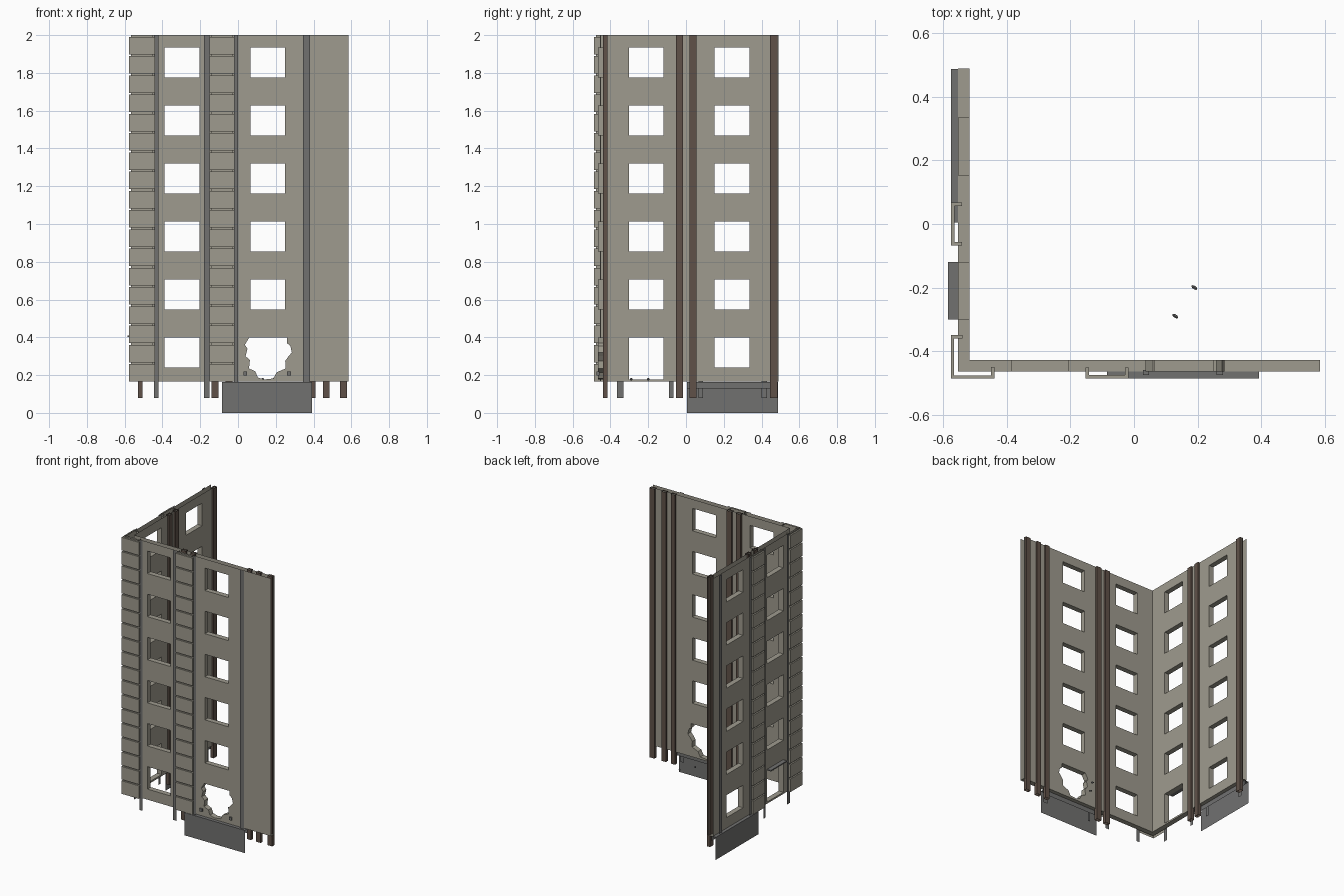
import bpy, bmesh, math
from mathutils import Vector

if "Cube" in bpy.data.objects:
    bpy.data.objects.remove(bpy.data.objects["Cube"])

def mat(name, r, g, b):
    m = bpy.data.materials.new(name)
    m.diffuse_color = (r, g, b, 1)
    m.use_nodes = True
    m.node_tree.nodes["Principled BSDF"].inputs["Base Color"].default_value = m.diffuse_color
    return m

STONE = mat("weathered_stone", 0.345, 0.328, 0.272)
GREY = mat("dark_grey_metal", 0.165, 0.165, 0.163)
BROWN = mat("rusty_brown", 0.115, 0.083, 0.066)

BOTTOM, TOP, THICK = 0.165, 2.0, 0.037

# Wall frames: u runs along the wall, d is depth (positive = towards the inside)
def front(u, d, z): return Vector((u, -0.465 + d, z))
def left(u, d, z): return Vector((-0.555 + d, u, z))

def finish(bm, name, m):
    me = bpy.data.meshes.new(name)
    bm.to_mesh(me)
    bm.free()
    me.materials.append(m)
    ob = bpy.data.objects.new(name, me)
    bpy.context.collection.objects.link(ob)
    return ob

# Open-ended tube between two heights, or a closed box when capped
def box(name, F, u0, u1, d0, d1, z0, z1, m, capped=True):
    bm = bmesh.new()
    ring = [(u0, d0), (u1, d0), (u1, d1), (u0, d1)]
    lo = [bm.verts.new(F(u, d, z0)) for u, d in ring]
    hi = [bm.verts.new(F(u, d, z1)) for u, d in ring]
    for i in range(4):
        j = (i + 1) % 4
        bm.faces.new((lo[i], lo[j], hi[j], hi[i]))
    if capped:
        bm.faces.new(lo[::-1])
        bm.faces.new(hi)
    if F is left:
        bmesh.ops.reverse_faces(bm, faces=bm.faces[:])
    return finish(bm, name, m)

# Thin plate swept along u from a (depth, height) profile listed bottom to top
def plate(name, F, u0, u1, profile, m):
    bm = bmesh.new()
    rows = [(bm.verts.new(F(u0, d, z)), bm.verts.new(F(u1, d, z))) for d, z in profile]
    for (a, b), (c, e) in zip(rows, rows[1:]):
        bm.faces.new((a, b, e, c))
    if F is left:
        bmesh.ops.reverse_faces(bm, faces=bm.faces[:])
    return finish(bm, name, m)

def rect(u0, u1, z0, z1):
    return [(u0, z0), (u1, z0), (u1, z1), (u0, z1)]

# Facade sheet pierced by openings, optionally with reveals going inwards
def wall(name, F, u0, u1, holes, outward, d, reveal):
    bm = bmesh.new()
    def loop(pts):
        vs = [bm.verts.new(F(u, d, z)) for u, z in pts]
        return [bm.edges.new((vs[i], vs[(i + 1) % len(vs)])) for i in range(len(vs))]
    edges = loop(rect(u0, u1, BOTTOM, TOP))
    rims = [loop(h) for h in holes]
    for r in rims:
        edges += r
    bmesh.ops.triangle_fill(bm, use_beauty=True, use_dissolve=False,
                            edges=edges, normal=outward)
    if reveal:
        push = F(0, THICK, 0) - F(0, 0, 0)
        for r in rims:
            res = bmesh.ops.extrude_edge_only(bm, edges=r)
            vs = [g for g in res["geom"] if isinstance(g, bmesh.types.BMVert)]
            bmesh.ops.translate(bm, vec=push, verts=vs)
    bmesh.ops.recalc_face_normals(bm, faces=bm.faces[:])
    big = max(bm.faces, key=lambda f: abs(f.normal.dot(outward)) * f.calc_area())
    if big.normal.dot(outward) < 0:
        bmesh.ops.reverse_faces(bm, faces=bm.faces[:])
    return finish(bm, name, STONE)

floors = [(0.24 + 0.307 * i, 0.40 + 0.307 * i) for i in range(6)]

def windows(u0, u1, first=0):
    return [rect(u0, u1, a, b) for a, b in floors[first:]]

# Blasted ground-floor opening
blast = [(0.06, 0.40), (0.26, 0.40), (0.258, 0.37), (0.277, 0.355), (0.285, 0.32),
         (0.268, 0.30), (0.25, 0.275), (0.252, 0.235), (0.205, 0.215), (0.187, 0.182),
         (0.14, 0.177), (0.105, 0.187), (0.092, 0.22), (0.058, 0.235), (0.063, 0.28),
         (0.04, 0.30), (0.05, 0.34), (0.036, 0.36)]

front_holes = windows(-0.388, -0.205) + windows(0.065, 0.25, 1) + [blast]
left_holes = (windows(0.152, 0.335) + windows(-0.303, -0.12, 1)
              + [rect(-0.303, -0.12, 0.177, 0.40)])
for tag, F, a, b, holes, n in (
        ("front", front, -0.555, 0.585, front_holes, Vector((0, -1, 0))),
        ("left", left, -0.465, 0.49, left_holes, Vector((-1, 0, 0)))):
    wall(f"{tag}_wall_outer", F, a, b, holes, n, 0, True)
    wall(f"{tag}_wall_inner", F, a + THICK, b, holes, -n, THICK, False)
    plate(f"{tag}_wall_underside", F, a, b, [(THICK, BOTTOM), (0, BOTTOM)], STONE)

# Block columns: a plan profile lofted upward, stepping in at each joint
def block_column(name, F, outer, inner, flip, n=18, gap=0.009):
    bm = bmesh.new()
    h = (TOP - BOTTOM) / n
    prev = None
    for i in range(n):
        z = BOTTOM + i * h
        for path, zz in ((outer, z), (outer, z + h - gap), (inner, z + h - gap), (inner, z + h)):
            ring = [bm.verts.new(F(u, d, zz)) for u, d in path]
            if prev:
                for k in range(len(ring) - 1):
                    q = (prev[k], prev[k + 1], ring[k + 1], ring[k])
                    bm.faces.new(q[::-1] if flip else q)
            prev = ring
    return finish(bm, name, STONE)

def flat(x, y, z): return Vector((x, y, z))

block_column("corner_blocks", flat,
             [(-.44, -.45), (-.44, -.487), (-.577, -.487), (-.577, -.35), (-.54, -.35)],
             [(-.45, -.45), (-.45, -.477), (-.567, -.477), (-.567, -.36), (-.54, -.36)], True)

def straight_blocks(name, F, c, flip):
    def u_path(w, d):
        return [(c - w, 0.013), (c - w, d), (c + w, d), (c + w, 0.013)]
    block_column(name, F, u_path(0.067, -0.021), u_path(0.057, -0.011), flip)

straight_blocks("front_blocks", front, -0.085, False)
straight_blocks("left_blocks", left, 0.0, True)

# Grey vertical strips beside the block columns, running down as legs
for F, tag, spans in (
        (front, "front", [(-.445, -.42), (-.18, -.152), (-.02, 0.0), (.345, .38)]),
        (left, "left", [(-.365, -.332), (-.09, -.066), (.066, .09), (.40, .43)])):
    for i, (a, b) in enumerate(spans):
        plate(f"{tag}_grey_strip_{i}", F, a, b, [(-0.008, 0.08), (-0.008, TOP)], GREY)

# Brown inner posts, running down as legs
for F, tag, spans in (
        (front, "front", [(-.14, -.103), (-.067, -.03), (.377, .41), (.45, .485), (.54, .577)]),
        (left, "left", [(-.053, -.017), (.019, .055), (.445, .485)])):
    for i, (a, b) in enumerate(spans):
        box(f"{tag}_inner_post_{i}", F, a, b, 0.026, 0.05, 0.08, TOP, BROWN, False)

# Base panels: an open-ended face with a stepped cap on top
for F, tag, a, b in ((front, "front", -0.085, 0.393), (left, "left", 0.005, 0.488)):
    plate(f"{tag}_base_panel", F, a, b, [(-0.018, 0), (-0.018, 0.147), (-0.021, 0.147),
          (-0.021, 0.163), (0.011, 0.163), (0.011, 0.13)], GREY)

# Lintel above the left doorway
box("door_lintel", left, -0.30, -0.12, -0.03, 0.0, 0.402, 0.41, GREY)

# Bolts by the blast and loose debris on the inside
for i, x in enumerate((0.038, 0.27)):
    box(f"blast_stub_{i}", front, x - 0.01, x + 0.01, -0.01, 0.006, 0.198, 0.218, GREY)
for i, (x, y) in enumerate(((0.13, -0.29), (0.19, -0.20))):
    bpy.ops.mesh.primitive_ico_sphere_add(subdivisions=1, radius=0.012, location=(x, y, 0.178),
                                          rotation=(0, 0, -0.6))
    ob = bpy.context.object
    ob.name = f"debris_{i}"
    ob.scale = (1, 0.5, 0.6)
    ob.data.materials.append(GREY)
